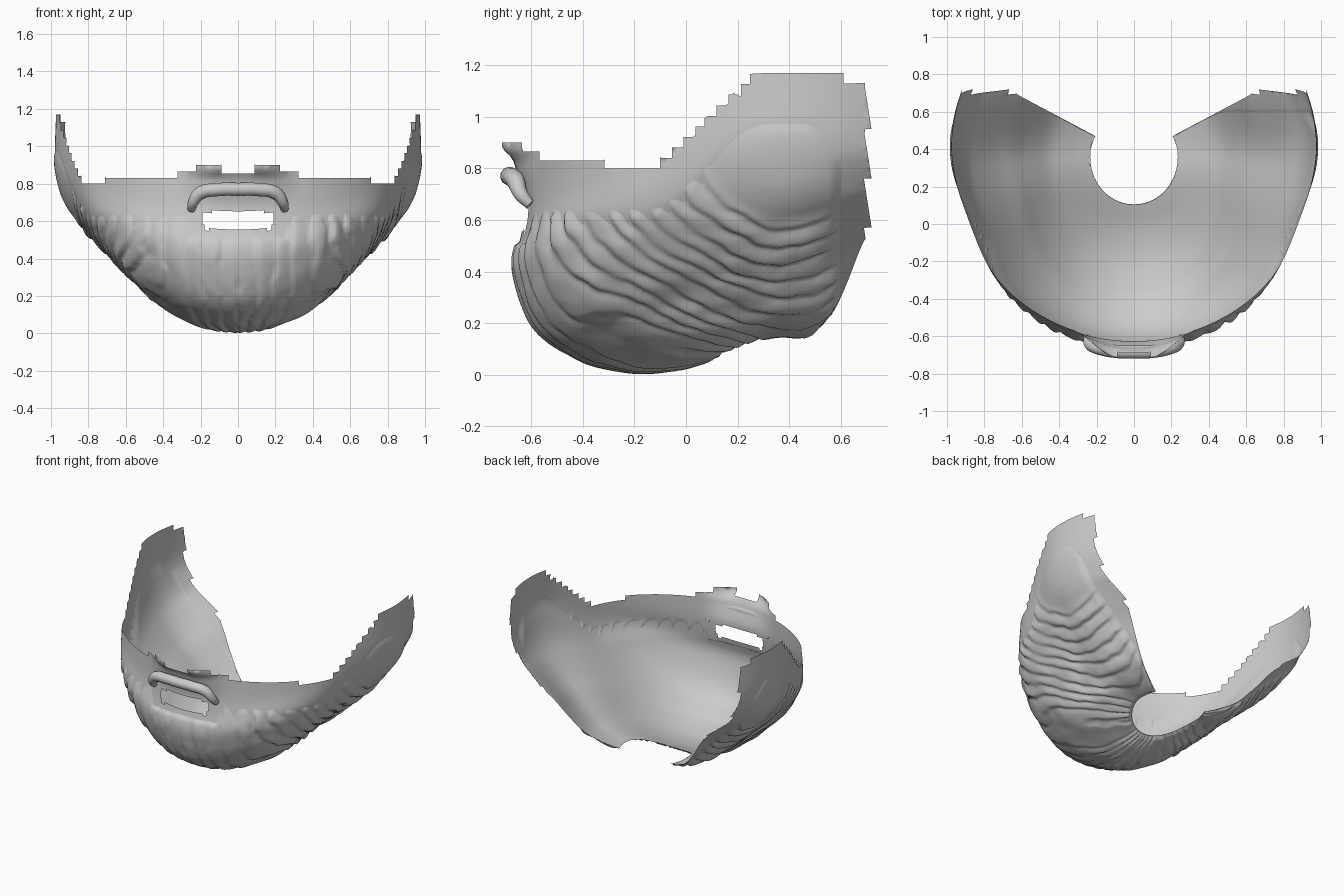
import bpy, math
from mathutils import Vector, noise

if "Cube" in bpy.data.objects:
    bpy.data.objects.remove(bpy.data.objects["Cube"])

grey = bpy.data.materials.new("light_grey")
grey.diffuse_color = (0.6, 0.6, 0.6, 1)
grey.use_nodes = True
grey.node_tree.nodes["Principled BSDF"].inputs["Base Color"].default_value = grey.diffuse_color

AXIS_Y = 0.36                     # neck axis, the bowl is swept around it
COLS, ROWS, T_MAX = 320, 132, 1.1
SWEEP = math.radians(118)

# (radius, height) profiles from neck opening to rim
FRONT = [(.25, .05), (.40, .01), (.56, 0), (.72, .03), (.81, .07), (.90, .12),
         (.97, .20), (1.02, .32), (1.04, .45), (.995, .62), (.985, .83)]
SIDE = [(.24, .13), (.35, .165), (.47, .215), (.58, .30), (.67, .38), (.76, .46),
        (.85, .56), (.92, .66), (.965, .78), (.99, .93), (.985, 1.17)]


def smooth(v):
    v = max(0.0, min(1.0, v))
    return v * v * (3 - 2 * v)


def spline(pts, t):
    f = t * 10
    i = min(int(f), 9)
    k = f - i
    b, c = Vector(pts[i]), Vector(pts[i + 1])
    if k > 1:
        return c + (c - b) * (k - 1)
    a = Vector(pts[i - 1]) if i else b * 2 - c
    d = Vector(pts[i + 2]) if i < 9 else c * 2 - b
    return 0.5 * (2 * b + (c - a) * k + (2 * a - 5 * b + 4 * c - d) * k * k
                  + (3 * b - a - 3 * c + d) * k ** 3)


def base(phi, t):
    a = abs(phi)
    w = math.sin(min(a, math.pi / 2)) ** 2
    r, z = spline(FRONT, t).lerp(spline(SIDE, t), w)
    # cheeks pulled in, jaw line and rear edge raised
    r *= 1 - 0.04 * math.exp(-((a - 1.22) / 0.3) ** 2) * smooth(t / 0.4)
    belly = math.exp(-((t - 0.5) / 0.25) ** 2)
    z += 0.015 * belly * math.exp(-((a - 0.9) / 0.3) ** 2)
    z += 0.09 * belly * smooth((a - 1.5) / 0.56)
    return Vector((r * math.sin(phi), AXIS_Y - r * math.cos(phi), z))


def rim(p):
    """Stepped height of the top edge."""
    x, y = abs(p.x), p.y
    if y < -0.5 and x < 0.32:
        return 0.855 if x < 0.09 else 0.90 if x < 0.22 else 0.865
    if y < -0.1:
        return 0.83 if y < -0.32 else 0.80
    return min(1.17, 0.84 + 0.041 * math.floor((y + 0.1) / 0.044))


def back_limit(z):
    """Ragged rear edge."""
    return 0.61 if z > 1.13 else 0.69 + 0.03 * ((-z / 0.19) % 1)


def beard_top(y):
    return 0.65 + 0.34 * smooth((y + 0.16) / 0.46) - 0.12 * smooth((y - 0.48) / 0.12)


def beard_mask(p, u, t):
    y, z, x = p.y, p.z, abs(p.x)
    m = smooth((beard_top(y) - z) / 0.05) * smooth((0.62 - y) / 0.06)
    m *= smooth((1 - abs(u)) / 0.02) * smooth(t / 0.02)
    if y < -0.4:                                    # gap around the mouth
        m *= max(smooth((x - 0.25) / 0.03), smooth((0.525 - z) / 0.025))
    return m


def beard_relief(p, phi):
    """Tufts: upright strands on the chin, fanning out from the sideburn pad."""
    s = (1.6 - abs(phi)) * 0.72
    h = (p.z - 0.83) * smooth((abs(phi) - 0.1) / 0.7)
    d = math.hypot(s, h)
    wob = noise.noise(p * 5) * 0.35 + noise.noise(p * 13) * 0.15
    f = (d / 0.068 + wob) % 1
    tuft = math.sin(f / 0.78 * math.pi / 2) if f < 0.78 else (1 - f) / 0.22
    amp = smooth((d - 0.2) / 0.1) * (0.7 + 0.6 * noise.noise(p * 7))
    amp *= 1 - 0.45 * smooth((0.5 - abs(p.x)) / 0.25)
    pad = smooth(1.35 - d / 0.2) * 0.012
    return 0.015 + amp * (0.022 * tuft - 0.006) + pad


def make(name, verts, faces):
    me = bpy.data.meshes.new(name)
    used = sorted({i for f in faces for i in f})
    remap = {o: n for n, o in enumerate(used)}
    me.from_pydata([verts[i] for i in used], [], [[remap[i] for i in f] for f in faces])
    me.materials.append(grey)
    ob = bpy.data.objects.new(name, me)
    bpy.context.collection.objects.link(ob)
    me.polygons.foreach_set("use_smooth", [True] * len(me.polygons))
    return ob


# Sample the bowl once, for both the shell and the beard layer
shell, beard, mask = [], [], []
E = 0.004
for j in range(ROWS + 1):
    t = T_MAX * j / ROWS
    for i in range(COLS + 1):
        u = 2 * i / COLS - 1
        phi = u * SWEEP
        p = base(phi, t)
        n = (base(phi + E, t) - p).cross(base(phi, t + E) - p).normalized()
        inset = 0.004 + 0.014 * smooth((beard_top(p.y) - p.z) / 0.15)
        s = p - n * inset
        if abs(s.x) < 0.34 and s.y < -0.4:          # flared nose edge
            flare = 0.05 * smooth((s.z - 0.66) / 0.2) + 0.05 * smooth((s.z - 0.82) / 0.07)
            s.y -= flare * smooth((0.34 - abs(s.x)) / 0.25)
        if abs(s.z - rim(s)) < 0.011:
            s.z = rim(s)
        if abs(s.y - back_limit(s.z)) < 0.008:
            s.y = back_limit(s.z)
        shell.append(s)
        m = beard_mask(p, u, t)
        mask.append(m)
        beard.append(p + n * (m * (beard_relief(p, phi) - 0.022 + inset) - inset - 0.002))

shell_faces, beard_faces = [], []
for j in range(ROWS):
    for i in range(COLS):
        a = j * (COLS + 1) + i
        q = (a, a + 1, a + COLS + 2, a + COLS + 1)
        c = sum((shell[k] for k in q), Vector()) / 4
        mouth = c.y < -0.4 and abs(c.x) < 0.185 and 0.555 < c.z < 0.65
        if c.z < rim(c) and c.y < back_limit(c.z) and not mouth:
            shell_faces.append(q)
        if max(mask[k] for k in q) > 0:
            beard_faces.append(q)

make("face_shell", shell, shell_faces)
make("beard", beard, beard_faces)

# Upper lip: tapered tube arching over the mouth opening
path = [(-.25, -.605, .66), (-.24, -.64, .70), (-.20, -.66, .75), (-.11, -.68, .768),
        (0, -.685, .77)]
path += [(-x, y, z) for x, y, z in reversed(path[:-1])]
cu = bpy.data.curves.new("upper_lip", 'CURVE')
cu.dimensions, cu.bevel_depth, cu.bevel_resolution = '3D', 0.036, 4
cu.use_fill_caps = True
sp = cu.splines.new('BEZIER')
sp.bezier_points.add(len(path) - 1)
for k, (bp, co) in enumerate(zip(sp.bezier_points, path)):
    bp.co = co
    bp.handle_left_type = bp.handle_right_type = 'AUTO'
    bp.radius = 0.55 if k in (0, len(path) - 1) else 0.8 if k in (1, len(path) - 2) else 1
cu.materials.append(grey)
bpy.context.collection.objects.link(bpy.data.objects.new("upper_lip", cu))
